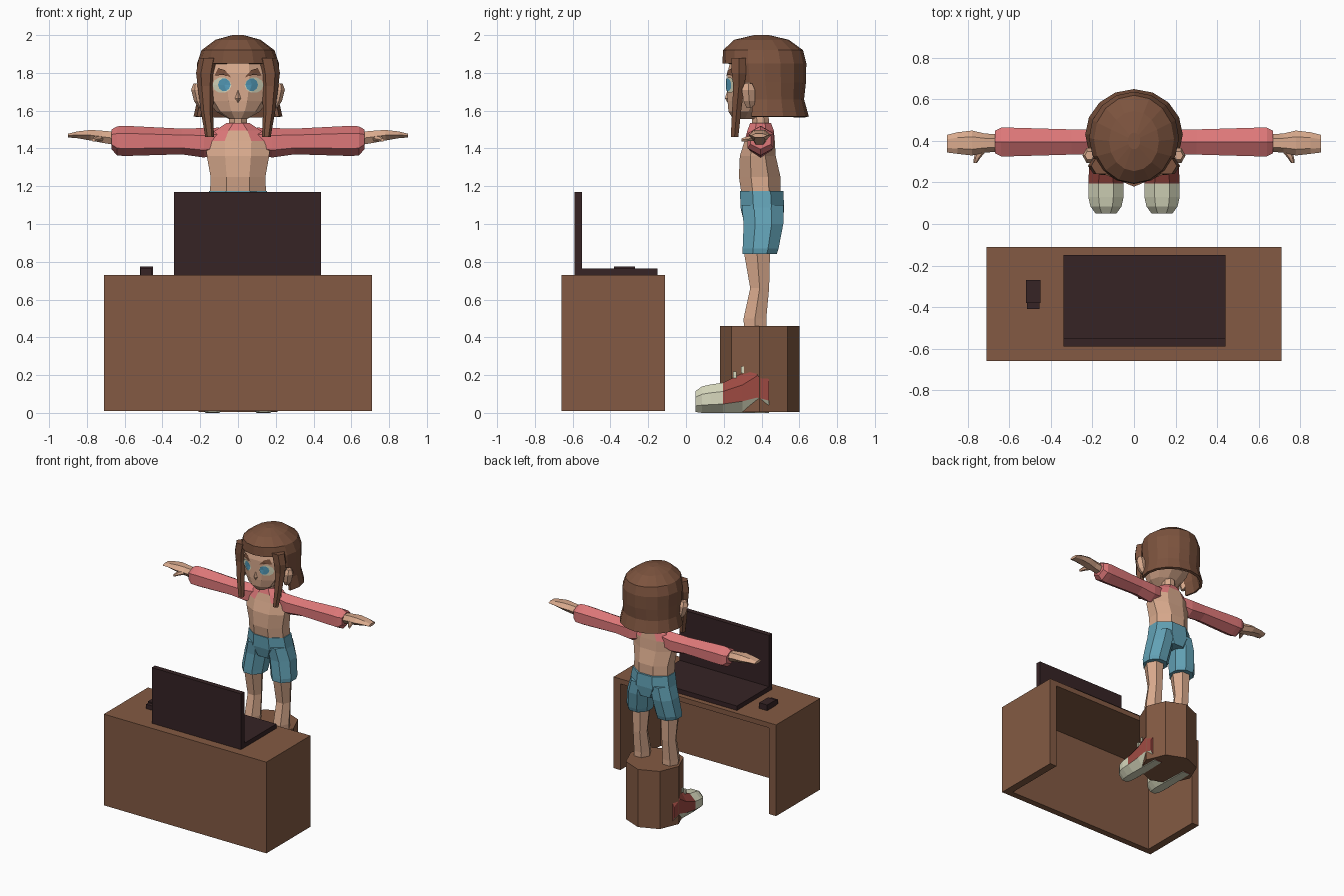
import bpy, bmesh, math
from mathutils import Vector

old = bpy.data.objects.get("Cube")
if old:
    bpy.data.objects.remove(old, do_unlink=True)


def material(name, r, g, b):
    m = bpy.data.materials.new(name)
    m.use_nodes = True
    lin = [((c / 255 + 0.055) / 1.055) ** 2.4 for c in (r, g, b)] + [1]
    m.diffuse_color = lin
    m.node_tree.nodes["Principled BSDF"].inputs["Base Color"].default_value = lin
    return m


wood = material("wood", 131, 90, 67)
brown = material("hair_brown", 124, 83, 62)
dark = material("dark_plastic", 54, 35, 37)
skin = material("skin", 217, 170, 141)
pink = material("pink_cloth", 220, 119, 120)
blue = material("blue_cloth", 98, 161, 181)
red = material("red_canvas", 158, 74, 66)
cream = material("cream_rubber", 216, 217, 190)
iris = material("iris_blue", 84, 155, 185)


def finish(name, bm, mats, rule=None):
    bmesh.ops.recalc_face_normals(bm, faces=bm.faces)
    if rule:
        for f in bm.faces:
            f.material_index = rule(f.calc_center_median())
    me = bpy.data.meshes.new(name)
    bm.to_mesh(me)
    bm.free()
    for m in mats:
        me.materials.append(m)
    ob = bpy.data.objects.new(name, me)
    bpy.context.collection.objects.link(ob)
    return ob


def box(name, x0, x1, y0, y1, z0, z1, mat):
    bm = bmesh.new()
    bmesh.ops.create_cube(bm, size=1)
    for v in bm.verts:
        v.co = [a + (b - a) * (t + 0.5)
                for a, b, t in zip((x0, y0, z0), (x1, y1, z1), v.co)]
    return finish(name, bm, [mat])


def loft(name, axis, rings, mats, n=8, flat=True, side=1, rule=None, drop=None):
    """Skin rings of (position, centre 1, centre 2, radius 1, radius 2) along an axis."""
    bm = bmesh.new()
    grow = 1 / math.cos(math.pi / n) if flat else 1
    loops = []
    for p, c1, c2, r1, r2 in rings:
        loop = []
        for k in range(n):
            a = math.pi / 2 + math.tau * (k + (0.5 if flat else 0)) / n
            u, w = c1 + r1 * grow * math.cos(a), c2 + r2 * grow * math.sin(a)
            x, y, z = {"x": (p, u, w), "y": (u, p, w), "z": (u, w, p)}[axis]
            loop.append(bm.verts.new((x * side, y, z)))
        loops.append(loop)
    for a, b in zip(loops, loops[1:]):
        for k in range(n):
            j = (k + 1) % n
            bm.faces.new((a[k], a[j], b[j], b[k]))
    bm.faces.new(loops[0])
    bm.faces.new(loops[-1])
    if drop:
        gone = [f for f in bm.faces if drop(f.calc_center_median())]
        bmesh.ops.delete(bm, geom=gone, context="FACES")
    return finish(name, bm, mats, rule)


# Desk: open box without a bottom or back
box("desk_top", -.71, .71, -.66, -.11, .69, .73, wood)
box("desk_front_panel", -.71, .71, -.66, -.61, .01, .69, wood)
for s, word in ((1, "left"), (-1, "right")):
    a, b = sorted((s * .65, s * .71))
    box(word + "_desk_side", a, b, -.61, -.11, .01, .69, wood)

# Laptop and mouse
box("laptop_base", -.34, .44, -.59, -.15, .73, .765, dark)
box("laptop_screen", -.34, .44, -.59, -.55, .765, 1.17, dark)
box("mouse", -.52, -.45, -.38, -.27, .73, .775, dark)
box("mouse_front", -.515, -.455, -.41, -.38, .73, .765, dark)

# Eight-sided stool
loft("stool", "z", [(.005, 0, .39, .21, .21), (.46, 0, .39, .21, .21)], [wood], flat=False)


# Torso with pink yoke and collar
def yoke(c):
    return 1 if c.z > 1.5 or (c.z > 1.43 and abs(c.x) > .09) else 0


loft("torso", "z", [(1.12, 0, .40, .15, .10), (1.25, 0, .39, .145, .11),
                    (1.36, 0, .38, .165, .095), (1.44, 0, .39, .17, .08),
                    (1.495, 0, .395, .12, .07), (1.535, 0, .395, .06, .055)],
     [skin, pink], rule=yoke)
loft("neck", "z", [(1.52, 0, .395, .048, .045), (1.62, 0, .39, .045, .045)], [skin])
loft("shorts_waist", "z", [(1.0, 0, .41, .10, .10), (1.08, 0, .405, .17, .115),
                           (1.175, 0, .40, .153, .115)], [blue])

for s, word in ((1, "left"), (-1, "right")):
    # Legs
    loft(word + "_shorts_leg", "z", [(.84, .125, .39, .085, .09), (.87, .125, .395, .09, .095),
                                     (1.0, .105, .41, .09, .105), (1.1, .085, .405, .08, .11)],
         [blue], side=s)
    loft(word + "_leg", "z", [(.2, .125, .37, .05, .055), (.5, .125, .365, .055, .06),
                              (.66, .125, .39, .05, .05), (.86, .125, .375, .06, .07)],
         [skin], n=6, side=s)
    # Shoes: cream toe and sole, red upper
    loft(word + "_shoe", "y", [(.05, .135, .06, .05, .055), (.085, .135, .07, .075, .07),
                               (.13, .135, .075, .085, .075), (.195, .135, .08, .085, .08),
                               (.30, .135, .105, .08, .105), (.375, .135, .138, .075, .138),
                               (.44, .135, .11, .07, .11)],
         [red, cream], side=s, rule=lambda c: int(c.y < .19 or c.z < .065))
    for i in range(3):
        y, z = .25 + i * .04, .185 + i * .026
        a, b = sorted((s * .09, s * .18))
        box(f"{word}_shoe_lace_{i + 1}", a, b, y, y + .018, z, z + .035, cream)
    a, b = sorted((s * .10, s * .17))
    box(word + "_shoe_tongue", a, b, .36, .39, .22, .295, cream)
    # Arms
    loft(word + "_sleeve", "x", [(.10, .395, 1.44, .055, .07), (.18, .395, 1.43, .07, .078),
                                 (.30, .395, 1.437, .07, .068), (.60, .395, 1.44, .08, .08),
                                 (.64, .395, 1.44, .08, .077), (.67, .395, 1.448, .062, .052)],
         [pink], n=6, flat=False, side=s)
    loft(word + "_hand", "x", [(.64, .39, 1.452, .035, .035), (.72, .39, 1.462, .04, .032),
                               (.78, .39, 1.47, .052, .028), (.85, .39, 1.472, .045, .018),
                               (.90, .387, 1.468, .037, .010)], [skin], n=6, side=s)
    loft(word + "_thumb", "y", [(.295, .765, 1.445, .008, .008), (.32, .755, 1.45, .014, .012),
                                (.37, .725, 1.455, .025, .016)], [skin], n=6, side=s)
    # Ears and front locks
    loft(word + "_ear", "z", [(1.615, .19, .34, .015, .02), (1.65, .20, .335, .028, .03),
                              (1.71, .21, .33, .033, .035), (1.745, .215, .33, .018, .02)],
         [skin], n=6, side=s)
    loft(word + "_front_lock", "z", [(1.46, .15, .257, .02, .02), (1.60, .165, .268, .028, .024),
                                     (1.73, .17, .28, .038, .03), (1.80, .17, .28, .045, .038),
                                     (1.88, .155, .28, .045, .04)], [brown], n=6, side=s)

# Head
head = loft("head", "z", [(1.555, 0, .31, .045, .06), (1.595, 0, .33, .11, .105),
                          (1.65, 0, .36, .15, .14), (1.73, 0, .37, .18, .15),
                          (1.80, 0, .37, .185, .15), (1.89, 0, .38, .17, .14)], [skin], n=10)
loft("nose", "z", [(1.64, 0, .228, .006, .006), (1.665, 0, .222, .018, .016),
                   (1.71, 0, .225, .005, .005)], [skin], n=4, flat=False)


# Hair cap with openings for the face and ears
def opening(c):
    return c.z < 1.58 or not (c.z > 1.85 or c.y > .38 or (c.z > 1.76 and c.y > .29))


hair = loft("hair", "z", [(1.57, 0, .43, .235, .22), (1.66, 0, .43, .215, .195),
                          (1.75, 0, .42, .215, .215), (1.85, 0, .415, .217, .222),
                          (1.92, 0, .408, .193, .212), (1.975, 0, .40, .12, .145),
                          (2.0, 0, .40, .03, .04)], [brown], n=16, flat=False, drop=opening)
thick = hair.modifiers.new("thickness", "SOLIDIFY")
thick.thickness = .02
thick.offset = -1

# Painted eyes and brows, laid on the face as thin plates
bpy.context.view_layer.update()


def plate(name, outline, lift, mat):
    bm = bmesh.new()
    mid = [sum(t) / len(outline) for t in zip(*outline)]
    verts = []
    for x, z in outline + [mid]:
        hit, where, _, _ = head.ray_cast(Vector((x, -1, z)), Vector((0, 1, 0)))
        verts.append(bm.verts.new((x, (where.y if hit else .25) - lift, z)))
    for a, b in zip(verts[:-1], verts[1:-1] + verts[:1]):
        bm.faces.new((a, b, verts[-1]) if outline[0][0] > 0 else (b, a, verts[-1]))
    return finish(name, bm, [mat])


def oval(s, x, z, rx, rz, n=10):
    return [(s * (x + rx * math.cos(math.tau * k / n)), z + rz * math.sin(math.tau * k / n))
            for k in range(n)]


for s, word in ((1, "left"), (-1, "right")):
    plate(word + "_eye_white", oval(s, .085, 1.735, .05, .042), .006, cream)
    plate(word + "_iris", oval(s, .073, 1.737, .033, .034), .009, iris)
    brow = [(.035, 1.775), (.075, 1.79), (.125, 1.785), (.105, 1.825), (.07, 1.815)]
    plate(word + "_brow", [(s * x, z) for x, z in brow], .008, brown)
